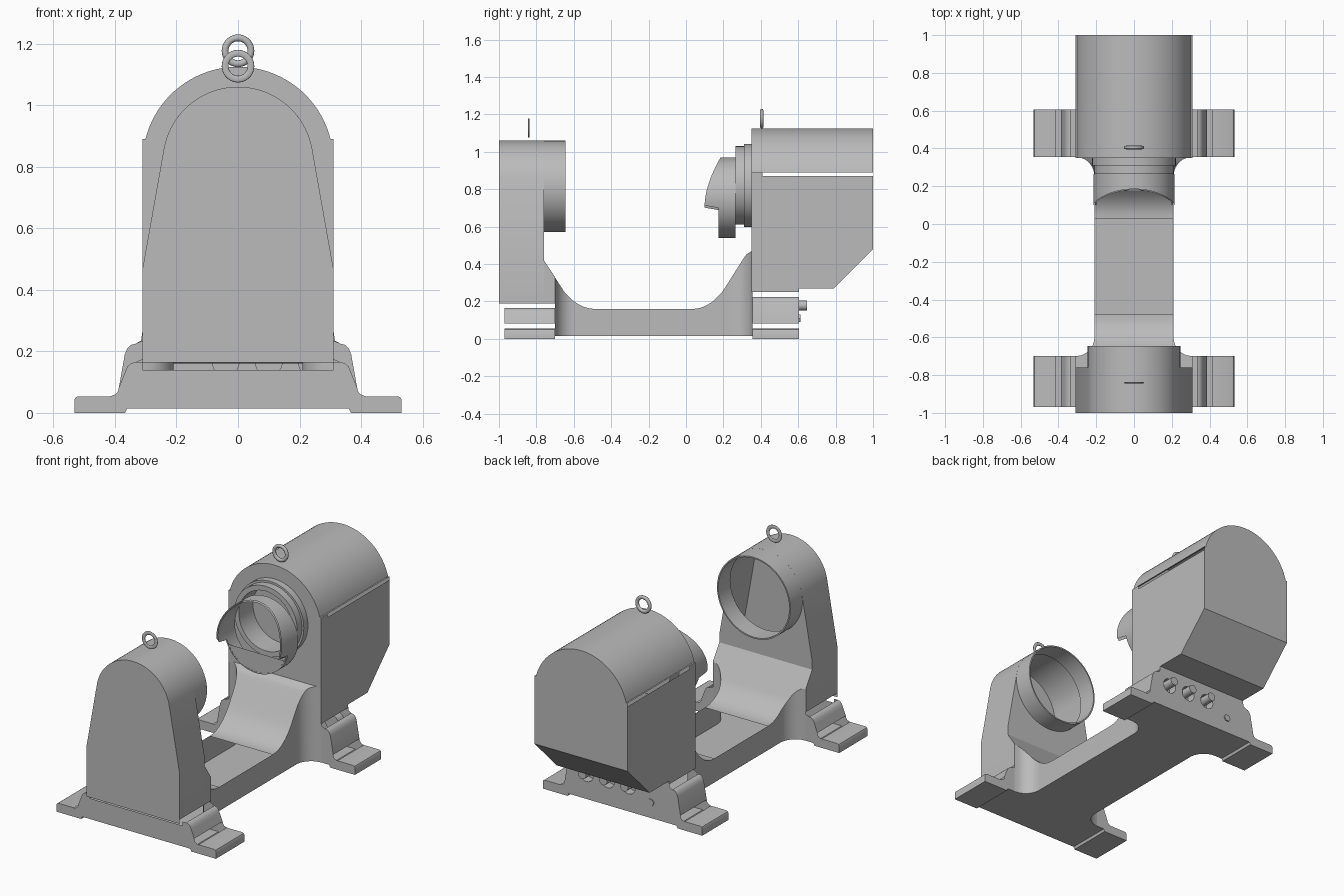
import bpy, bmesh, math
from mathutils import Vector, Matrix

if "Cube" in bpy.data.objects:
    bpy.data.objects.remove(bpy.data.objects["Cube"])

grey = bpy.data.materials.new("machine_grey")
grey.use_nodes = True
COLOUR = (0.5, 0.5, 0.5, 1)
grey.diffuse_color = COLOUR
grey.node_tree.nodes["Principled BSDF"].inputs["Base Color"].default_value = COLOUR

W = 0.31            # half width of both housings
AXIS = 0.815        # height of the shaft axis
FRONT, REAR = -0.70, 0.355   # inner faces of the two pairs of feet


def finish(name, bm):
    bmesh.ops.remove_doubles(bm, verts=bm.verts, dist=0.0005)
    bmesh.ops.recalc_face_normals(bm, faces=bm.faces)
    mesh = bpy.data.meshes.new(name)
    bm.to_mesh(mesh)
    bm.free()
    mesh.materials.append(grey)
    ob = bpy.data.objects.new(name, mesh)
    bpy.context.collection.objects.link(ob)
    bpy.ops.object.select_all(action='DESELECT')
    ob.select_set(True)
    bpy.context.view_layer.objects.active = ob
    bpy.ops.object.shade_smooth_by_angle(angle=math.radians(30))
    return ob


def poly(bm, pts):
    return bm.faces.new([bm.verts.new(p) for p in pts])


def strip(bm, pts, y0, y1):
    """Open sheet: a path in x, z swept from y0 to y1."""
    for (xa, za), (xb, zb) in zip(pts, pts[1:]):
        poly(bm, [(xa, y0, za), (xb, y0, zb), (xb, y1, zb), (xa, y1, za)])


def cap(bm, y, *loops):
    """Flat wall at y; the loops after the first are holes."""
    edges = []
    for loop in loops:
        vs = [bm.verts.new((x, y, z)) for x, z in loop]
        edges += [bm.edges.new((vs[i - 1], vs[i])) for i in range(len(vs))]
    bmesh.ops.triangle_fill(bm, edges=edges, use_beauty=True, normal=(0, 1, 0))


def arc(r, zc, a0=0, a1=180, n=40, xc=0):
    angles = [math.radians(a0 + (a1 - a0) * i / n) for i in range(n + 1)]
    return [(xc + r * math.cos(a), zc + r * math.sin(a)) for a in angles]


def circle(r, zc, xc=0, n=48):
    return arc(r, zc, 0, 360, n, xc)[:-1]


def flip(pts):
    return [(-x, z) for x, z in reversed(pts)]


def lathe(bm, profile, zc, xc=0, n=48):
    """Turn a path of (radius, y) about a y axis."""
    for (ra, ya), (rb, yb) in zip(profile, profile[1:]):
        for i in range(n):
            c = [(math.cos(t), math.sin(t)) for t in
                 (math.tau * i / n, math.tau * (i + 1) / n)]
            quad = [(xc + r * c[k][0], y, zc + r * c[k][1])
                    for r, y, k in ((ra, ya, 0), (ra, ya, 1), (rb, yb, 1), (rb, yb, 0))]
            poly(bm, quad[:3] if rb == 0 else quad)


# Front bearing housing: tapered arch shell with an open round collar
bm = bmesh.new()
crown = arc(0.245, AXIS, 10, 170)
arch = [(W, 0.47)] + crown + [(-W, 0.47)]
strip(bm, [(W, 0.188)] + arch + [(-W, 0.188)], -1, -0.76)
cap(bm, -1, [(W, 0.163)] + arch + [(-W, 0.163)])
cap(bm, -0.76, [(W, 0.42)] + arch + [(-W, 0.42)], circle(0.237, AXIS))
for s in (W, -W):
    poly(bm, [(s, y, z) for y, z in
              ((-0.76, 0.42), (FRONT, 0.33), (FRONT, 0.188), (-0.76, 0.188))])
lathe(bm, [(0.237, -0.76), (0.237, -0.645), (0.245, -0.645), (0.245, -0.77)], AXIS)
finish("front_housing", bm)

# Rear housing: big arch shell with side slots and a chamfered lower back
bm = bmesh.new()
big = [(W, 0.89)] + arc(W, AXIS, 14, 166) + [(-W, 0.89)]
strip(bm, big, 0.35, 1)
for s in (W, -W):
    poly(bm, [(s, y, z) for y, z in
              ((0.35, 0.25), (0.605, 0.25), (0.605, 0.27), (0.79, 0.27),
               (1, 0.48), (1, 0.87), (0.35, 0.87))])
    poly(bm, [(s, y, z) for y, z in
              ((0.35, 0.87), (0.41, 0.87), (0.41, 0.89), (0.35, 0.89))])
for a, b in (((0.605, 0.27), (0.79, 0.27)), ((0.79, 0.27), (1, 0.48))):
    poly(bm, [(-W, *a), (W, *a), (W, *b), (-W, *b)])
cap(bm, 1, [(W, 0.48)] + big + [(-W, 0.48)])
cap(bm, 0.35, [(W, 0.46)] + big + [(-W, 0.46)], circle(0.2, 0.82))
finish("rear_housing", bm)

# Stepped bearing rings on the rear housing
bm = bmesh.new()
lathe(bm, [(0.222, 0.35), (0.222, 0.31), (0.21, 0.31), (0.21, 0.265),
           (0.18, 0.265), (0.18, 0.4), (0, 0.4)], 0.82)
finish("bearing_rings", bm)

# Hooded spout: thin tube whose front rim reaches furthest at the sides
bm = bmesh.new()
ZS, RS, N = 0.755, 0.215, 96


def rim(z):
    if z < 0.70:
        return 0.175
    return 0.10 + 0.085 * max(0, (z - 0.72) / 0.25) ** 1.7


for r in (RS, RS - 0.008):
    for i in range(N):
        ring = [(r * math.cos(t), ZS + r * math.sin(t))
                for t in (math.tau * i / N, math.tau * (i + 1) / N)]
        (xa, za), (xb, zb) = ring
        poly(bm, [(xa, rim(za), za), (xb, rim(zb), zb), (xb, 0.265, zb), (xa, 0.265, za)])
finish("spout_hood", bm)

# Crescent lip closing the bottom of the spout
bm = bmesh.new()
cap(bm, 0.176, arc(RS, ZS, 205, 335))
finish("spout_lip", bm)

# Saddle bed: open channel between the housings, flared into both ends
bm = bmesh.new()


def bed_top(y):
    if y < -0.65:
        return 0.25 + (-0.65 - y) * 1.55
    if y < -0.48:
        return 0.16 + 0.09 * ((-0.48 - y) / 0.17) ** 2.2
    if y < 0.03:
        return 0.16
    if y < 0.2:
        return 0.16 + 0.10 * ((y - 0.03) / 0.17) ** 2.2
    return min(0.26 + (y - 0.2) * 1.58, 0.45 + (y - 0.32) * 0.6)


def bed_half(y):
    d = min(y - FRONT, REAR - y)
    if d <= 0:
        return W
    return W - math.sqrt(0.01 - (0.1 - min(d, 0.1)) ** 2)


FLOOR = 0.015
ys = [-0.76, FRONT] + [FRONT + 0.22 * (i / 20) ** 1.3 for i in range(1, 21)]
ys += [0.03 + (REAR - 0.03) * (1 - (1 - i / 24) ** 1.3) for i in range(25)]
for a, b in zip(ys, ys[1:]):
    wa, wb, za, zb = bed_half(a), bed_half(b), bed_top(a), bed_top(b)
    if not (abs(a + 0.48) < 0.001):
        poly(bm, [(-wa, a, za), (wa, a, za), (wb, b, zb), (-wb, b, zb)])
    if a < FRONT - 0.01:
        continue
    for s in (1, -1):
        poly(bm, [(s * wa, a, FLOOR), (s * wb, b, FLOOR), (s * wb, b, zb), (s * wa, a, za)])
    poly(bm, [(-wa, a, FLOOR), (wa, a, FLOOR), (wb, b, FLOOR), (-wb, b, FLOOR)])
finish("saddle_bed", bm)

# Cross bases with stepped feet; the fillets between the steps are left open
PORTS = [(0.24, 0.165), (0.10, 0.165), (-0.04, 0.165)]
for name, y0, y1, top, inner, outer in (
        ("front_base", -0.97, FRONT, 0.165, FRONT, -0.97),
        ("rear_base", REAR, 0.605, 0.225, REAR, 0.605)):
    bm = bmesh.new()
    foot = [(0.36, FLOOR), (0.367, 0), (0.532, 0), (0.532, 0.042),
            (0.528, 0.05), (0.52, 0.054), (0.415, 0.054)]
    slope = [(0.387, 0.083), (0.368, top - 0.035), (0.36, top - 0.015),
             (0.348, top - 0.004), (0.333, top)]
    fillet = [(0.398, 0.06), (0.39, 0.07)]
    for side in (lambda p: p, flip):
        strip(bm, side(foot), y0, y1)
        strip(bm, side(slope), y0, y1)
        cap(bm, inner, side([(W, FLOOR)] + foot + fillet + slope + [(W, top + 0.01)]))
    strip(bm, [(-0.36, FLOOR), (0.36, FLOOR)], y0, y1)
    half = foot + fillet
    if name == "front_base":
        half += slope[:2] + [(0.36, 0.14)]
        cap(bm, outer, half + flip(half))
        for side in (lambda p: p, flip):
            cap(bm, outer, side([(W, 0.14)] + [(0.36, 0.14)] + slope[1:] + [(W, top)]))
    else:
        half += slope + [(0.315, 0.235), (W, 0.27)]
        cap(bm, outer, half + flip(half), *[circle(0.045, z, x, 24) for x, z in PORTS])
        for x, z in PORTS:
            lathe(bm, [(0.045, outer), (0.045, 0.55), (0, 0.55)], z, x, 24)
    finish(name, bm)

# Pipe stubs in the ports and a small hexagonal plug beside them
bm = bmesh.new()
for x, z in PORTS:
    lathe(bm, [(0.026, 0.55), (0.026, 0.648), (0, 0.648)], z + 0.013, x, 20)
finish("pipe_stubs", bm)
bm = bmesh.new()
lathe(bm, [(0.022, 0.605), (0.022, 0.611), (0, 0.611)], 0.11, -0.19, 6)
finish("drain_plug", bm)

# Lifting eyes
for name, y, z, thick in (("front_lifting_eye", -0.84, 1.127, 0.4),
                          ("rear_lifting_eye", 0.405, 1.177, 0.85)):
    bpy.ops.mesh.primitive_torus_add(major_radius=0.042, minor_radius=0.011,
                                     major_segments=40, minor_segments=12,
                                     location=(0, y, z), rotation=(math.pi / 2, 0, 0))
    eye = bpy.context.object
    eye.name = name
    eye.scale = (1, 1, thick)
    eye.data.materials.append(grey)
    bpy.ops.object.shade_smooth()
